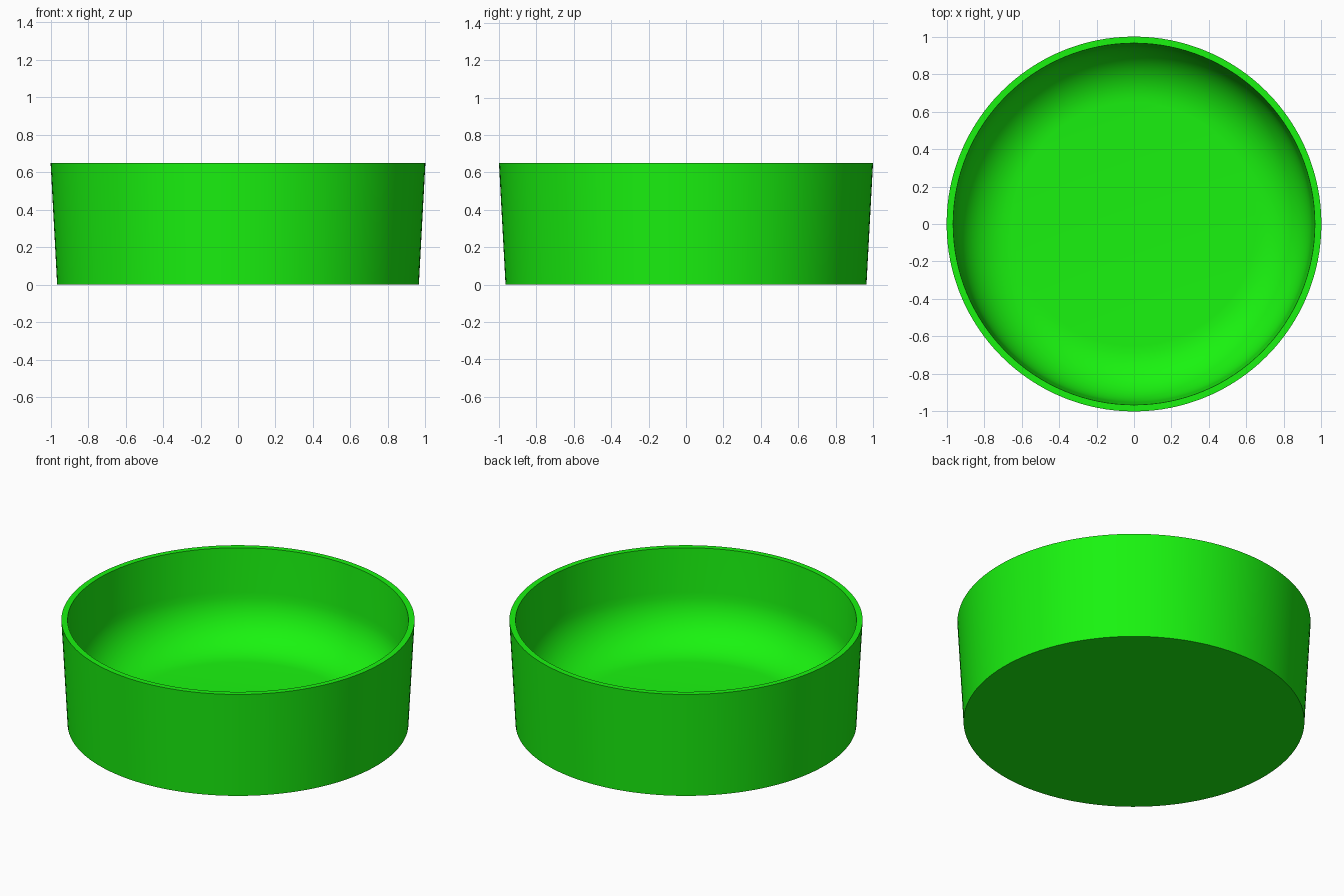
import bpy, bmesh, math

if "Cube" in bpy.data.objects:
    bpy.data.objects.remove(bpy.data.objects["Cube"])

SEGMENTS = 128

# Bowl profile (radius, height): base, flared outer wall, flat rim, inner wall
profile = [(0.965, 0.0), (1.0, 0.65), (0.965, 0.65), (0.95, 0.38)]

# Rounded inside corner running down to the floor
R, FLOOR = 0.30, 0.08
for i in range(1, 13):
    a = math.radians(90) * i / 12
    profile.append((0.95 - R + R * math.cos(a), FLOOR + R - R * math.sin(a)))

# Spin the profile into a closed bowl
bm = bmesh.new()
rings = []
for r, z in profile:
    rings.append([bm.verts.new((r * math.cos(t), r * math.sin(t), z))
                  for t in (2 * math.pi * k / SEGMENTS for k in range(SEGMENTS))])
for lower, upper in zip(rings, rings[1:]):
    for k in range(SEGMENTS):
        n = (k + 1) % SEGMENTS
        bm.faces.new((lower[k], lower[n], upper[n], upper[k]))

# Underside and inner floor
bm.faces.new(rings[0][::-1])
bm.faces.new(rings[-1])
bmesh.ops.recalc_face_normals(bm, faces=bm.faces)

mesh = bpy.data.meshes.new("bowl")
bm.to_mesh(mesh)
bm.free()
bowl = bpy.data.objects.new("bowl", mesh)
bpy.context.collection.objects.link(bowl)

# Green finish and smooth walls with crisp rim edges
green = bpy.data.materials.new("green")
green.diffuse_color = (0.01, 0.9, 0.005, 1)
green.use_nodes = True
green.node_tree.nodes["Principled BSDF"].inputs["Base Color"].default_value = green.diffuse_color
mesh.materials.append(green)
bpy.context.view_layer.objects.active = bowl
bowl.select_set(True)
bpy.ops.object.shade_smooth_by_angle(angle=math.radians(30))
